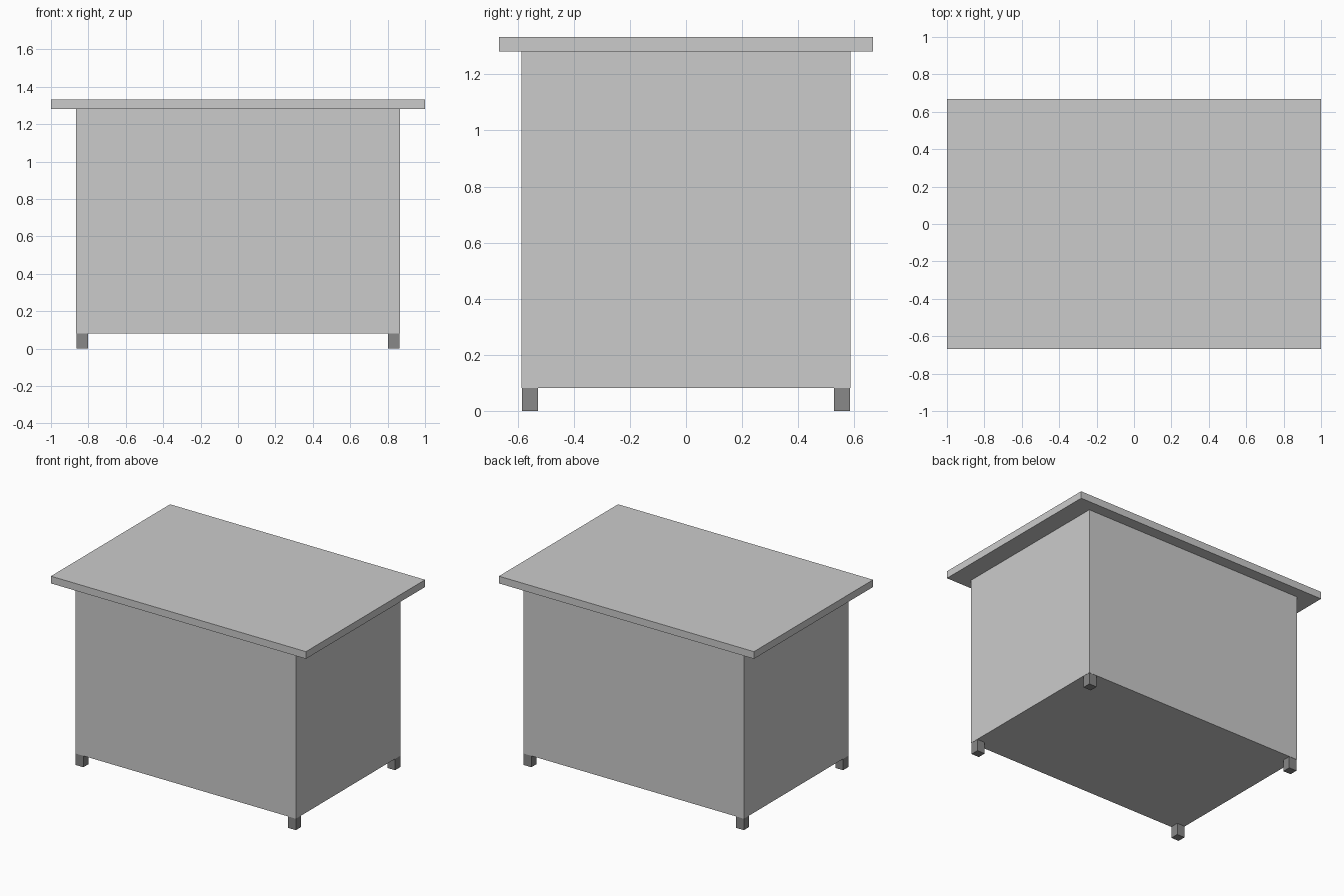
import bpy

if "Cube" in bpy.data.objects:
    bpy.data.objects.remove(bpy.data.objects["Cube"])


def material(name, value):
    m = bpy.data.materials.new(name)
    m.diffuse_color = (value, value, value, 1)
    m.use_nodes = True
    m.node_tree.nodes["Principled BSDF"].inputs["Base Color"].default_value = m.diffuse_color
    return m


def box(name, lo, hi, mat):
    bpy.ops.mesh.primitive_cube_add(size=1, location=[(a + b) / 2 for a, b in zip(lo, hi)])
    ob = bpy.context.object
    ob.name = name
    ob.scale = [b - a for a, b in zip(lo, hi)]
    bpy.ops.object.transform_apply(location=False, rotation=False, scale=True)
    ob.data.materials.append(mat)
    return ob


light = material("light grey", 0.60)
dark = material("dark grey", 0.246)

# Overhanging top and cabinet body
box("top_board", (-1, -0.667, 1.282), (1, 0.667, 1.333), light)
box("cabinet_body", (-0.865, -0.587, 0.082), (0.865, 0.587, 1.282), light)

# Four short square feet at the corners
for sx, side in ((-1, "left"), (1, "right")):
    for sy, end in ((-1, "front"), (1, "back")):
        x, y = sx * 0.833, sy * 0.556
        box(f"{end}_{side}_foot", (x - 0.03, y - 0.029, 0), (x + 0.03, y + 0.029, 0.082), dark)
